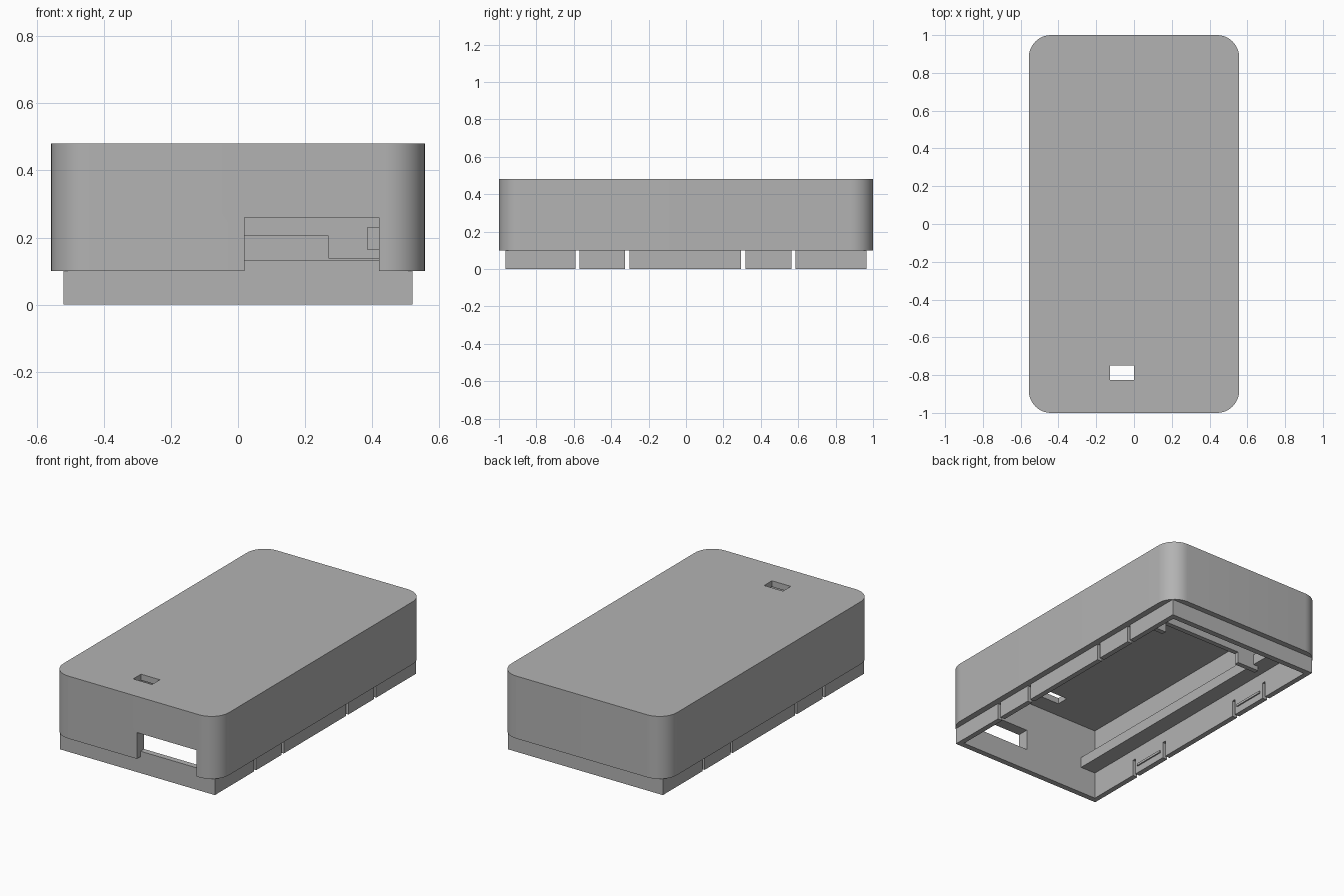
import bpy, bmesh
from math import cos, sin, pi, radians

cube = bpy.data.objects.get("Cube")
if cube:
    bpy.data.objects.remove(cube, do_unlink=True)

grey = bpy.data.materials.new("mid_grey")
grey.use_nodes = True
GREY = (0.45, 0.45, 0.45, 1)
grey.diffuse_color = GREY
grey.node_tree.nodes["Principled BSDF"].inputs["Base Color"].default_value = GREY


def prism(name, outline, axis, lo, hi):
    """Extrude a 2D outline along z or y between lo and hi."""
    bm = bmesh.new()
    pts = [(a, b, lo) if axis == "z" else (a, lo, b) for a, b in outline]
    face = bm.faces.new([bm.verts.new(p) for p in pts])
    ext = bmesh.ops.extrude_face_region(bm, geom=[face])
    step = (0, 0, hi - lo) if axis == "z" else (0, hi - lo, 0)
    moved = [g for g in ext["geom"] if isinstance(g, bmesh.types.BMVert)]
    bmesh.ops.translate(bm, verts=moved, vec=step)
    bmesh.ops.recalc_face_normals(bm, faces=bm.faces[:])
    mesh = bpy.data.meshes.new(name)
    bm.to_mesh(mesh)
    bm.free()
    mesh.materials.append(grey)
    obj = bpy.data.objects.new(name, mesh)
    bpy.context.collection.objects.link(obj)
    return obj


def box(name, x, y, z):
    rect = [(x[0], y[0]), (x[1], y[0]), (x[1], y[1]), (x[0], y[1])]
    return prism(name, rect, "z", z[0], z[1])


def carve(obj, cutters):
    """Subtract each cutter, bake the result and drop the cutters."""
    for c in cutters:
        c.hide_render = True
        mod = obj.modifiers.new("cut", "BOOLEAN")
        mod.operation, mod.solver, mod.object = "DIFFERENCE", "EXACT", c
    bpy.context.view_layer.update()
    graph = bpy.context.evaluated_depsgraph_get()
    mesh = bpy.data.meshes.new_from_object(obj.evaluated_get(graph))
    obj.modifiers.clear()
    obj.data = mesh
    for c in cutters:
        bpy.data.objects.remove(c, do_unlink=True)


W, L, R = 0.557, 1.0, 0.118          # outer half width, half length, corner radius
LW, LL = 0.52, 0.965                 # lip outside
IW, IL = 0.488, 0.93                 # cavity
SEAM, LIP_TOP, CEIL, TOP = 0.10, 0.133, 0.443, 0.48

# Rounded shell, hollow below, with connector opening and indicator window
outline = []
for k, (sx, sy) in enumerate([(1, 1), (-1, 1), (-1, -1), (1, -1)]):
    for i in range(13):
        a = (k + i / 12) * pi / 2
        outline.append((sx * (W - R) + R * cos(a), sy * (L - R) + R * sin(a)))
shell = prism("shell", outline, "z", SEAM, TOP)
carve(shell, [
    box("cavity", (-IW, IW), (-IL, IL), (-0.1, CEIL)),
    box("lip_groove", (-LW, LW), (-LL, LL), (-0.1, LIP_TOP)),
    box("port", (0.02, 0.42), (-1.1, -0.9), (0, 0.26)),
    box("window", (-0.127, 0), (-0.825, -0.75), (0.4, 0.6)),
])
bpy.context.view_layer.objects.active = shell
shell.select_set(True)
bpy.ops.object.shade_smooth_by_angle(angle=radians(30))

# Recessed lip ring with narrow slits that free the snap tabs
lip = box("lip", (-LW, LW), (-LL, LL), (0, LIP_TOP))
slits = [box("slit", (-1, 1), (y - 0.011, y + 0.011), (-0.1, SEAM))
         for y in (-0.58, -0.314, 0.306, 0.574)]
carve(lip, [box("opening", (-IW, IW), (-IL, IL), (-0.1, 0.3))] + slits)

# Long side rails and small ridges on the snap tabs
for side, s in (("left", 1), ("right", -1)):
    box(side + "_rail", sorted((s * 0.385, s * (IW + 0.005))), (-IL, IL), (0.165, 0.23))
    for place, y in (("front", -0.447), ("back", 0.44)):
        box(f"{side}_{place}_ridge", sorted((s * (IW - 0.008), s * (IW + 0.005))),
            (y - 0.1, y + 0.1), (0.042, 0.056))

# Cross rib with a wide notch between its two legs
half = [(0.27, 0.205), (0.27, 0.137), (0.42, 0.137), (0.42, 0.2),
        (IW + 0.005, 0.2), (IW + 0.005, CEIL + 0.005)]
prism("cross_rib", half + [(-x, z) for x, z in reversed(half)], "y", 0.575, 0.605)
